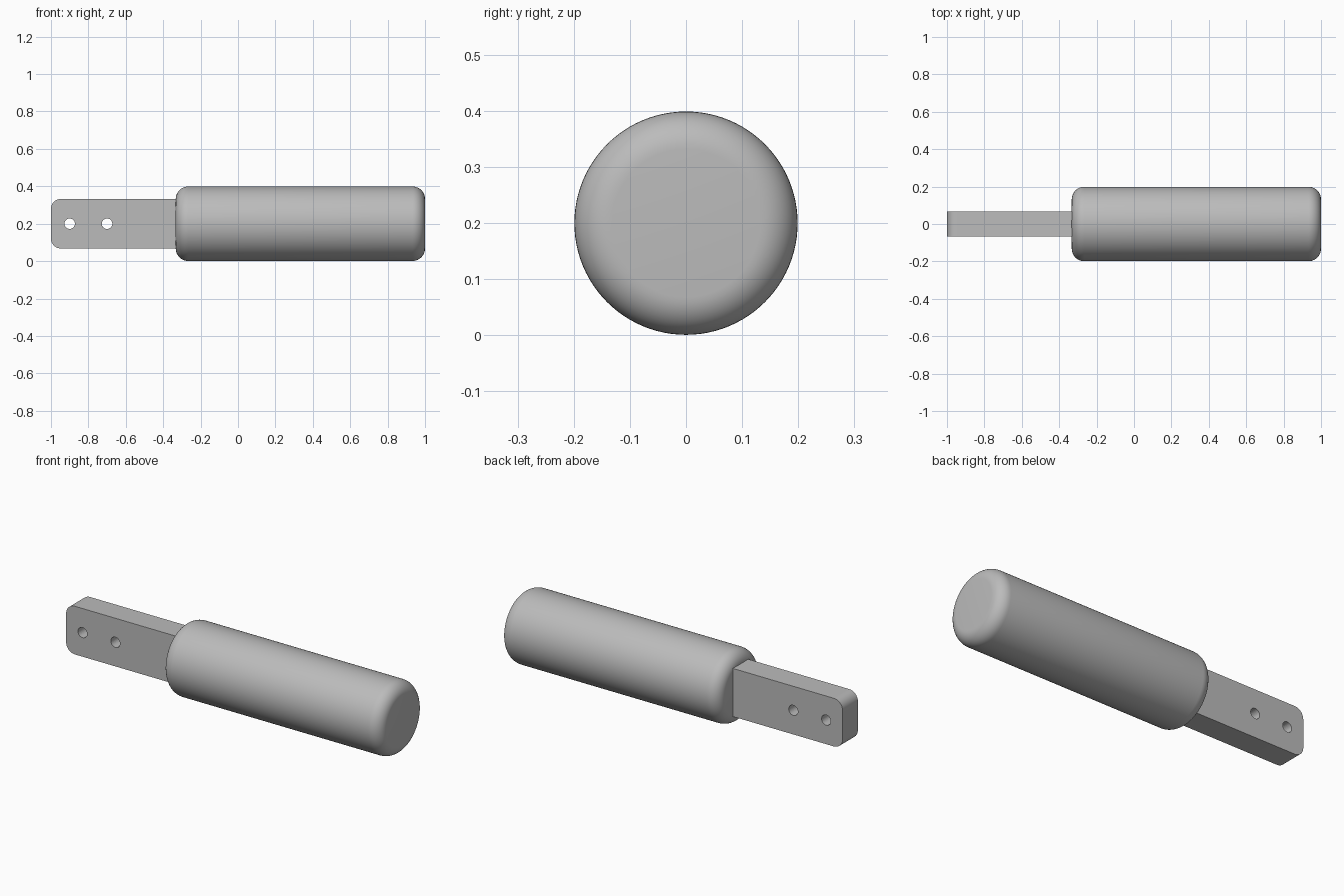
import bpy, bmesh, math
from mathutils import Matrix

if "Cube" in bpy.data.objects:
    bpy.data.objects.remove(bpy.data.objects["Cube"], do_unlink=True)

AXIS_Z = 0.2      # height of the grip axis
GRIP_R = 0.199
FILLET = 0.067

grey = bpy.data.materials.new("light grey")
grey.use_nodes = True
grey.diffuse_color = (0.5, 0.5, 0.5, 1)
grey.node_tree.nodes["Principled BSDF"].inputs["Base Color"].default_value = (0.5, 0.5, 0.5, 1)


def add_object(name, bm):
    bmesh.ops.recalc_face_normals(bm, faces=bm.faces)
    mesh = bpy.data.meshes.new(name)
    bm.to_mesh(mesh)
    bm.free()
    mesh.materials.append(grey)
    obj = bpy.data.objects.new(name, mesh)
    bpy.context.collection.objects.link(obj)
    return obj


def cylinder(name, radius, depth, centre, turn, sides):
    bm = bmesh.new()
    bmesh.ops.create_cone(bm, cap_ends=True, segments=sides, radius1=radius, radius2=radius,
                          depth=depth, matrix=Matrix.Translation(centre) @ turn)
    return bm


def shade(obj, angle):
    bpy.ops.object.select_all(action="DESELECT")
    obj.select_set(True)
    bpy.context.view_layer.objects.active = obj
    bpy.ops.object.shade_smooth_by_angle(angle=math.radians(angle))


# Grip: a round bar along x with filleted rims
bm = cylinder("grip", GRIP_R, 1.333, (0.3335, 0, AXIS_Z), Matrix.Rotation(math.pi / 2, 4, "Y"), 96)
rims = [e for e in bm.edges if abs(e.verts[0].co.x - e.verts[1].co.x) < 0.01]
bmesh.ops.bevel(bm, geom=rims, offset=FILLET, segments=10, profile=0.5, affect="EDGES")
grip = add_object("grip", bm)
shade(grip, 30)

# Tang: a flat bar with two rounded corners at its free end
bm = bmesh.new()
bmesh.ops.create_cube(bm, size=1, matrix=Matrix.Translation((-0.65, 0, AXIS_Z))
                      @ Matrix.Diagonal((0.7, 0.133, 0.265, 1)))
corners = [e for e in bm.edges if all(v.co.x < -0.9 for v in e.verts)
           and abs(e.verts[0].co.y - e.verts[1].co.y) > 0.1]
bmesh.ops.bevel(bm, geom=corners, offset=0.053, segments=10, profile=0.5, affect="EDGES")
tang = add_object("tang", bm)

# Two bolt holes through the tang
for i, x in enumerate((-0.9, -0.7)):
    bm = cylinder("hole", 0.028, 0.4, (x, 0, AXIS_Z), Matrix.Rotation(math.pi / 2, 4, "X"), 32)
    cutter = add_object(f"hole_cutter_{i + 1}", bm)
    cutter.hide_render = True
    cutter.hide_viewport = True
    cut = tang.modifiers.new(f"bolt_hole_{i + 1}", "BOOLEAN")
    cut.operation = "DIFFERENCE"
    cut.solver = "EXACT"
    cut.object = cutter
shade(tang, 30)
